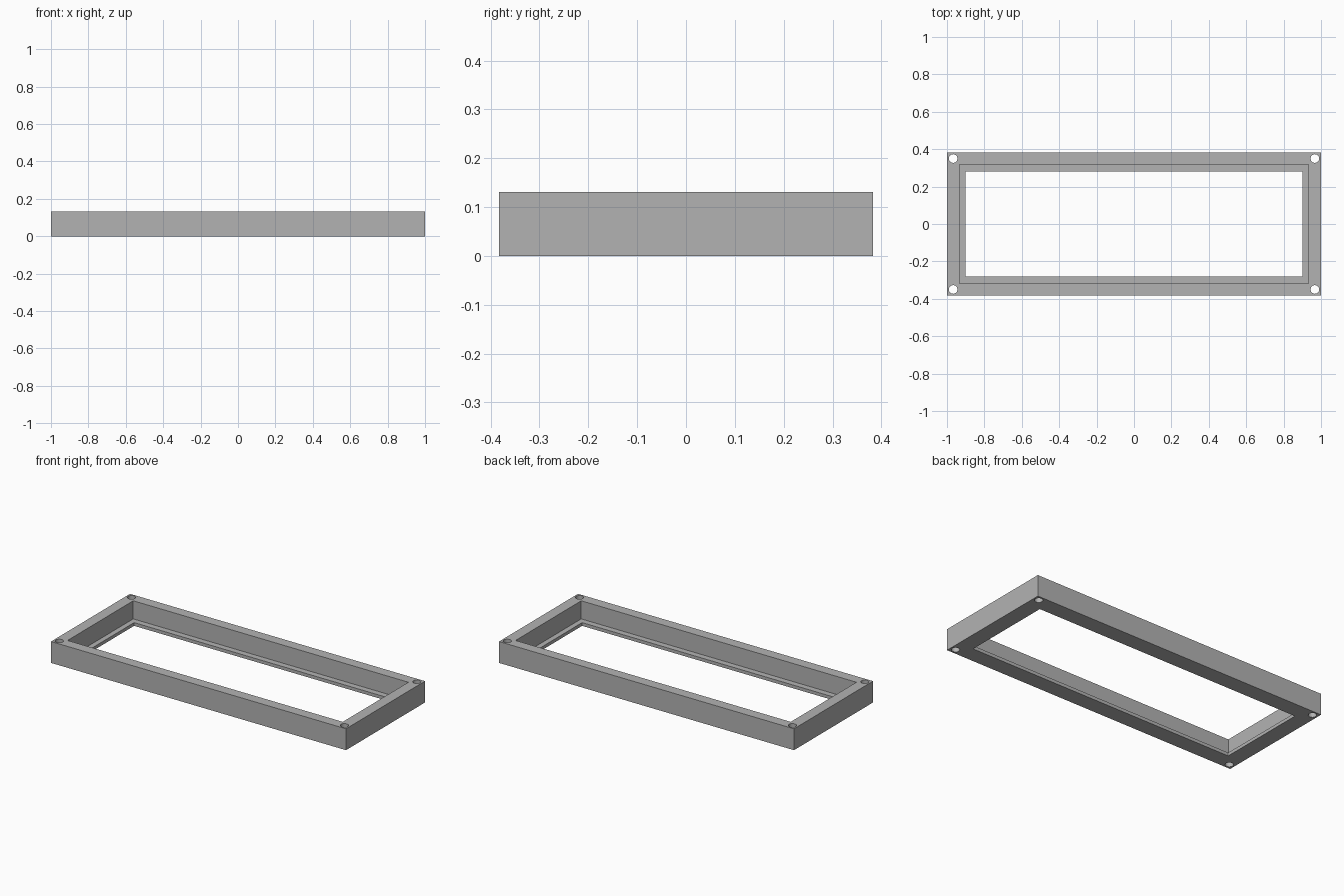
import bpy

cube = bpy.data.objects.get("Cube")
if cube:
    bpy.data.objects.remove(cube, do_unlink=True)

# Overall sizes
WIDTH, DEPTH, HEIGHT, LIP = 2.0, 0.765, 0.131, 0.02
HOLE_X, HOLE_Y, HOLE_RADIUS = 0.967, 0.35, 0.023

grey = bpy.data.materials.new("grey")
grey.use_nodes = True
colour = (0.45, 0.45, 0.45, 1)
grey.diffuse_color = colour
grey.node_tree.nodes["Principled BSDF"].inputs["Base Color"].default_value = colour


def box(name, width, depth, bottom, top):
    bpy.ops.mesh.primitive_cube_add(size=1, location=(0, 0, (bottom + top) / 2))
    obj = bpy.context.object
    obj.name = name
    obj.scale = (width, depth, top - bottom)
    bpy.ops.object.transform_apply(location=True, rotation=False, scale=True)
    return obj


def cut(target, cutter):
    mod = target.modifiers.new("cut", "BOOLEAN")
    mod.operation = "DIFFERENCE"
    mod.solver = "EXACT"
    mod.object = cutter
    bpy.context.view_layer.objects.active = target
    bpy.ops.object.modifier_apply(modifier=mod.name)
    bpy.data.objects.remove(cutter, do_unlink=True)


# Outer frame block
frame = box("frame", WIDTH, DEPTH, 0, HEIGHT)
frame.data.materials.append(grey)

# Wide recess above the lip, then the narrower through opening
cut(frame, box("recess_cutter", 1.866, 0.636, LIP, HEIGHT + 0.1))
cut(frame, box("opening_cutter", 1.802, 0.562, -0.1, HEIGHT + 0.1))

# Screw holes in the four corners
for x in (-HOLE_X, HOLE_X):
    for y in (-HOLE_Y, HOLE_Y):
        bpy.ops.mesh.primitive_cylinder_add(
            vertices=32, radius=HOLE_RADIUS, depth=HEIGHT + 0.2,
            location=(x, y, HEIGHT / 2))
        cut(frame, bpy.context.object)

# Smooth hole walls, sharp frame edges
bpy.ops.object.select_all(action="DESELECT")
frame.select_set(True)
bpy.context.view_layer.objects.active = frame
bpy.ops.object.shade_smooth_by_angle()
